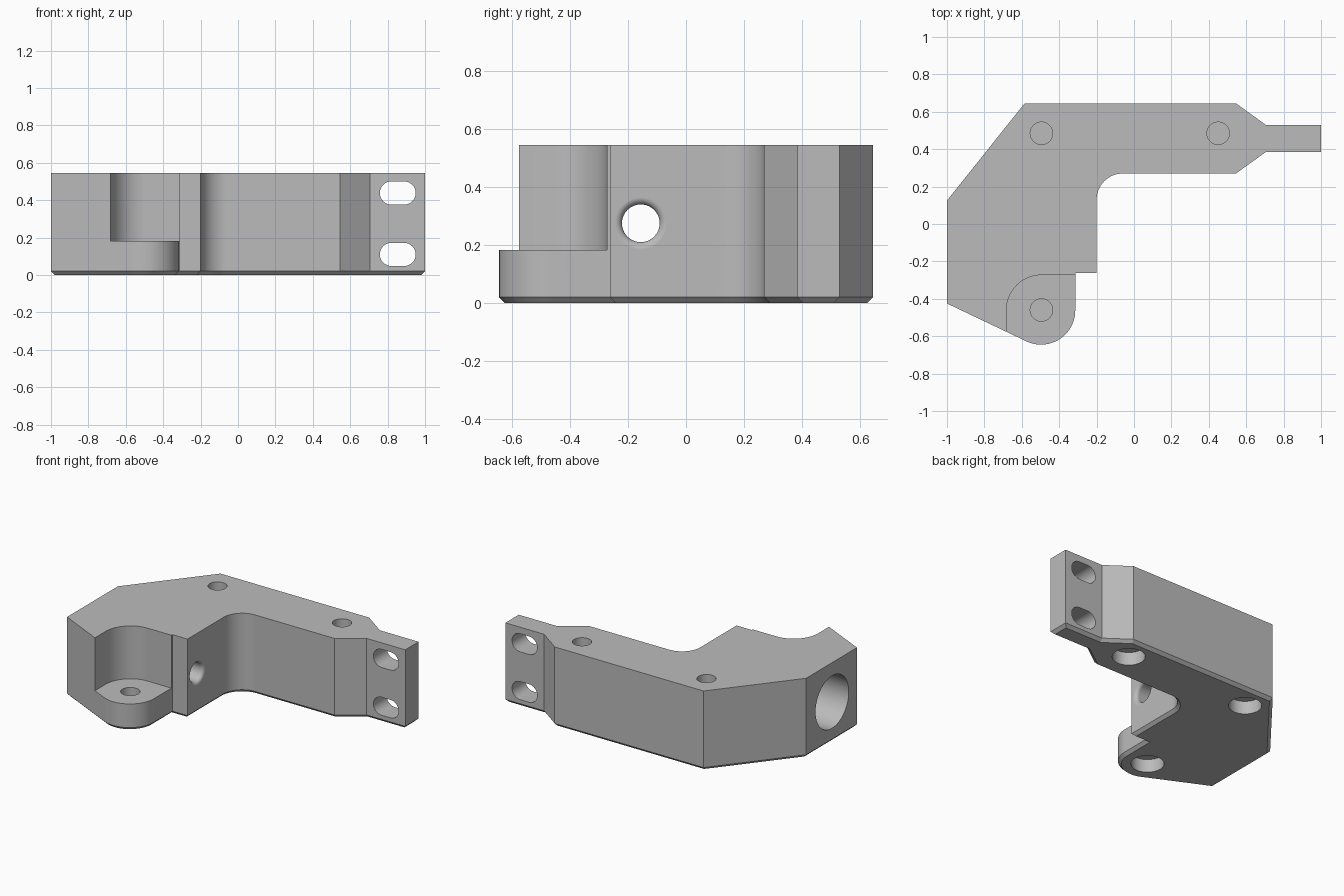
import bpy, bmesh, math
from mathutils import Matrix

if "Cube" in bpy.data.objects:
    bpy.data.objects.remove(bpy.data.objects["Cube"])

grey = bpy.data.materials.new("plain grey")
grey.use_nodes = True
COLOUR = (0.5, 0.5, 0.5, 1)
grey.diffuse_color = COLOUR
grey.node_tree.nodes["Principled BSDF"].inputs["Base Color"].default_value = COLOUR

HEIGHT = 0.545


def arc(cx, cy, r, start, end, n=16):
    angles = [math.radians(start + (end - start) * i / n) for i in range(n + 1)]
    return [(cx + r * math.cos(a), cy + r * math.sin(a)) for a in angles]


def finish(bm, name):
    bmesh.ops.recalc_face_normals(bm, faces=bm.faces)
    mesh = bpy.data.meshes.new(name)
    bm.to_mesh(mesh)
    bm.free()
    mesh.materials.append(grey)
    ob = bpy.data.objects.new(name, mesh)
    bpy.context.collection.objects.link(ob)
    return ob


def prism(name, outline, z0, z1, chamfer=0, matrix=Matrix()):
    """Extrude an outline upwards, optionally chamfering its lower rim."""
    bm = bmesh.new()
    base = bm.faces.new([bm.verts.new((x, y, z0)) for x, y in outline])
    top = bmesh.ops.extrude_face_region(bm, geom=[base], use_keep_orig=True)["geom"]
    for v in top:
        if isinstance(v, bmesh.types.BMVert):
            v.co.z = z1
    bmesh.ops.recalc_face_normals(bm, faces=bm.faces)
    if chamfer:
        rim = [e for e in bm.edges if all(v.co.z == z0 for v in e.verts)]
        bmesh.ops.bevel(bm, geom=rim, offset=chamfer, segments=1, affect='EDGES')
    bm.transform(matrix)
    return finish(bm, name)


def lathe(name, profile, y, z, steps=64):
    """Revolve (x, radius) points about an axis along x."""
    bm = bmesh.new()
    rings = []
    for x, r in profile:
        rings.append([bm.verts.new((x, y + r * math.cos(i * math.tau / steps),
                                    z + r * math.sin(i * math.tau / steps)))
                      for i in range(steps)])
    for a, b in zip(rings, rings[1:]):
        for i in range(steps):
            j = (i + 1) % steps
            bm.faces.new((a[i], a[j], b[j], b[i]))
    bm.faces.new(rings[0])
    bm.faces.new(rings[-1])
    return finish(bm, name)


# Bracket body with a rounded inner corner, thin end tab and round lug
outline = [(-1, 0.125), (-0.585, 0.645), (0.545, 0.645), (0.705, 0.53), (1, 0.53),
           (1, 0.385), (0.705, 0.385), (0.545, 0.27)]
outline += arc(-0.06, 0.13, 0.14, 90, 180)
outline += [(-0.2, -0.262), (-0.314, -0.262)]
outline += arc(-0.497, -0.462, 0.183, 0, -115, 24)
outline += [(-1, -0.425)]
body = prism("bracket_body", outline, 0, HEIGHT, 0.02)

cutters = []

# Pocket above the lug
pocket = arc(-0.495, -0.46, 0.187, 180, 90, 20) + [(-0.25, -0.273), (-0.25, -0.9), (-0.682, -0.9)]
cutters.append(prism("pocket_cutter", pocket, 0.182, 1))

# Screw holes above, wider recesses below, with a thin web between
for x, y in ((-0.495, 0.485), (0.45, 0.485), (-0.495, -0.46)):
    cutters.append(prism("screw_hole_cutter", arc(x, y, 0.06, 0, 360, 48)[:-1], 0.1, 0.8))
    cutters.append(prism("recess_cutter", arc(x, y, 0.103, 0, 360, 48)[:-1], -0.1, 0.09))

# Slots through the tab
turn = Matrix.Rotation(math.radians(90), 4, 'X')
for z in (0.11, 0.438):
    slot = arc(0.888, z, 0.062, -90, 90) + arc(0.82, z, 0.062, 90, 270)
    cutters.append(prism("slot_cutter", slot, -0.8, 0, 0, turn))

# Cross bore: wide at the outer side, narrow with a rounded mouth at the inner side
r, f = 0.065, 0.025
mouth = [(-0.2 - f + f * math.sin(a), r + f - f * math.cos(a))
         for a in (i * math.pi / 16 for i in range(9))]
cutters.append(lathe("bore_cutter", [(-1.2, 0.18), (-0.7, 0.18), (-0.7, r)] + mouth
                     + [(-0.1, r + f)], -0.156, 0.275))

for cutter in cutters:
    mod = body.modifiers.new(cutter.name, 'BOOLEAN')
    mod.object = cutter
    mod.operation = 'DIFFERENCE'
    mod.solver = 'EXACT'

# Bake the cuts, then shade smooth with sharp edges kept
graph = bpy.context.evaluated_depsgraph_get()
cut_mesh = bpy.data.meshes.new_from_object(body.evaluated_get(graph))
body.modifiers.clear()
body.data = cut_mesh
cut_mesh.materials.clear()
cut_mesh.materials.append(grey)
for poly in cut_mesh.polygons:
    poly.material_index = 0
for cutter in cutters:
    bpy.data.objects.remove(cutter)

bpy.ops.object.select_all(action='DESELECT')
body.select_set(True)
bpy.context.view_layer.objects.active = body
bpy.ops.object.shade_smooth_by_angle(angle=math.radians(25))
weighted = body.modifiers.new("even_normals", 'WEIGHTED_NORMAL')
weighted.keep_sharp = True
